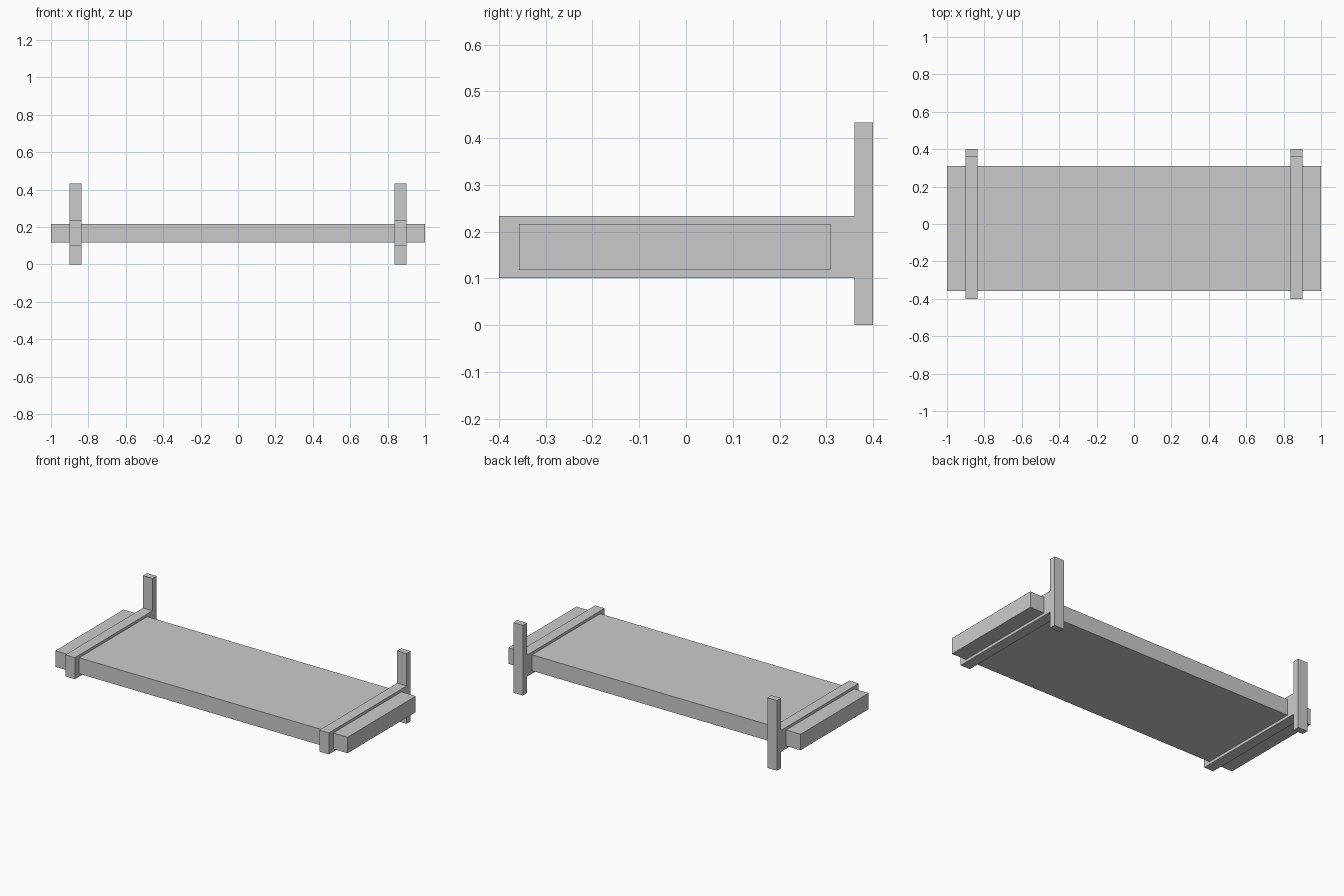
import bpy, bmesh

if "Cube" in bpy.data.objects:
    bpy.data.objects.remove(bpy.data.objects["Cube"])


def extrude_profile(name, profile, x0, x1):
    """Extrude a (y, z) outline along x from x0 to x1."""
    bm = bmesh.new()
    face = bm.faces.new([bm.verts.new((x0, y, z)) for y, z in profile])
    ext = bmesh.ops.extrude_face_region(bm, geom=[face])
    verts = [v for v in ext["geom"] if isinstance(v, bmesh.types.BMVert)]
    bmesh.ops.translate(bm, verts=verts, vec=(x1 - x0, 0, 0))
    bmesh.ops.recalc_face_normals(bm, faces=bm.faces)
    mesh = bpy.data.meshes.new(name)
    bm.to_mesh(mesh)
    bm.free()
    obj = bpy.data.objects.new(name, mesh)
    bpy.context.collection.objects.link(obj)
    return obj


# Shelf board, running through both brackets
extrude_profile("shelf_board",
                [(-0.357, 0.118), (0.309, 0.118), (0.309, 0.217), (-0.357, 0.217)],
                -1.0, 1.0)

# T-shaped brackets: a wall upright with an arm around the board
bracket = [(0.40, 0.0), (0.40, 0.434), (0.36, 0.434), (0.36, 0.234),
           (-0.40, 0.234), (-0.40, 0.101), (0.36, 0.101), (0.36, 0.0)]
for side, sign in (("left", -1), ("right", 1)):
    extrude_profile(side + "_bracket", bracket, sign * 0.837, sign * 0.902)
